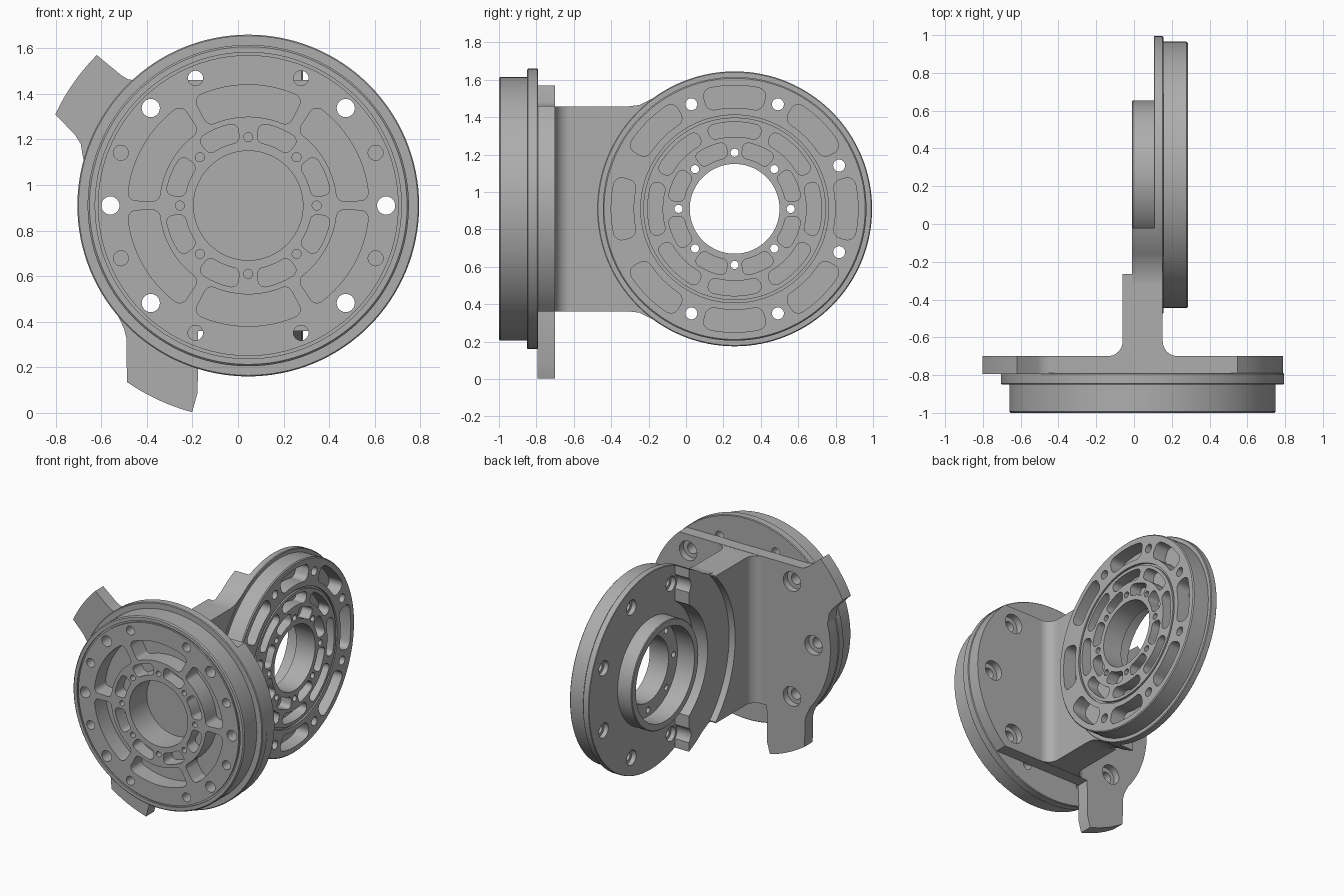
import bpy, bmesh, math
from math import cos, sin, radians, pi

cube = bpy.data.objects.get("Cube")
if cube:
    bpy.data.objects.remove(cube, do_unlink=True)

metal = bpy.data.materials.new("machined grey")
metal.use_nodes = True
GREY = (0.42, 0.42, 0.42, 1)
metal.diffuse_color = GREY
metal.node_tree.nodes["Principled BSDF"].inputs["Base Color"].default_value = GREY

# Local frames: (a, b) lie across the disc, c runs along its axis
CZ = 0.91
def front(a, b, c): return (0.045 + a, c, CZ + b)
def side(a, b, c): return (c, 0.26 + a, CZ + b)
def upright(a, b, c): return (a, b, c)


def finish(name, bm, cutter=False):
    bmesh.ops.remove_doubles(bm, verts=bm.verts, dist=1e-5)
    bmesh.ops.recalc_face_normals(bm, faces=bm.faces)
    mesh = bpy.data.meshes.new(name)
    bm.to_mesh(mesh)
    bm.free()
    mesh.materials.append(metal)
    ob = bpy.data.objects.new(name, mesh)
    bpy.context.collection.objects.link(ob)
    ob.hide_render = cutter
    return ob


def prism(name, frame, outlines, lo, hi, cutter=False):
    """Extrude closed outlines along the frame axis."""
    bm = bmesh.new()
    for pts in outlines:
        low = [bm.verts.new(frame(a, b, lo)) for a, b in pts]
        high = [bm.verts.new(frame(a, b, hi)) for a, b in pts]
        bm.faces.new(low)
        bm.faces.new(high)
        for i in range(len(pts)):
            j = (i + 1) % len(pts)
            bm.faces.new((low[i], low[j], high[j], high[i]))
    return finish(name, bm, cutter)


def lathe(name, frame, profile, n=128):
    """Spin a closed (radius, axis) profile into a ring."""
    bm = bmesh.new()
    rings = [[bm.verts.new(frame(r * cos(2 * pi * k / n), r * sin(2 * pi * k / n), c))
              for r, c in profile] for k in range(n)]
    for k in range(n):
        p, q = rings[k], rings[(k + 1) % n]
        for i in range(len(profile)):
            j = (i + 1) % len(profile)
            bm.faces.new((p[i], p[j], q[j], q[i]))
    return finish(name, bm)


def arc(r, start, end, n=24, a=0, b=0):
    return [(a + r * cos(radians(start + (end - start) * i / n)),
             b + r * sin(radians(start + (end - start) * i / n))) for i in range(n + 1)]


def circle(r, ring=0, angle=0, n=24):
    t = radians(angle)
    return arc(r, 0, 360, n, ring * cos(t), ring * sin(t))[:-1]


def pocket(r0, r1, mid, half, fillet):
    """Arc-shaped slot with rounded corners."""
    rm = (r0 + r1) / 2
    s, h = radians(half) * rm, (r1 - r0) / 2
    pts = []
    for sx, sy, t in ((1, 1, 0), (-1, 1, 90), (-1, -1, 180), (1, -1, 270)):
        pts += arc(fillet, t, t + 90, 6, sx * (s - fillet), sy * (h - fillet))
        if t in (0, 180):
            x = pts[-1][0]
            pts += [(x * (1 - 2 * i / 12), pts[-1][1]) for i in range(1, 12)]
    return [((rm + v) * cos(radians(mid) + u / rm), (rm + v) * sin(radians(mid) + u / rm))
            for u, v in pts]


def cut(ob, frame, outlines, lo, hi):
    tool = prism("cutter", frame, outlines, lo, hi, True)
    mod = ob.modifiers.new("cut", 'BOOLEAN')
    mod.operation, mod.solver, mod.object = 'DIFFERENCE', 'EXACT', tool
    bpy.context.view_layer.objects.active = ob
    bpy.ops.object.modifier_apply(modifier=mod.name)
    bpy.data.objects.remove(tool, do_unlink=True)


eighths = [45 * k for k in range(8)]
offsets = [22.5 + t for t in eighths]
bolts = [0, 45, 135, 180, 225, 315]

# Front disc with flange, rim groove and bore
disc = lathe("front_disc", front, [
    (0.24, -1), (0.66, -1), (0.66, -0.988), (0.672, -0.988), (0.672, -1), (0.697, -1),
    (0.705, -0.992), (0.705, -0.85), (0.745, -0.85), (0.75, -0.845), (0.75, -0.795),
    (0.745, -0.79), (0.24, -0.79)])
cut(disc, front, [pocket(0.39, 0.53, m, 27, 0.035) for m in (29.5, 90, 150.5, 209.5, 270, 330.5)],
    -1.1, -0.87)
cut(disc, front, [pocket(0.28, 0.365, t, 15, 0.03) for t in offsets], -1.1, -0.9)
cut(disc, front, [circle(0.02, 0.3, t, 16) for t in eighths], -1.1, -0.88)
cut(disc, front, [circle(0.033, 0.605, t) for t in offsets], -1.1, -0.7)
cut(disc, front, [circle(0.04, 0.605, t) for t in bolts], -1.1, -0.7)

# Mounting plate with two tabs
outline = (arc(0.745, -47.6, 47.6) + [(-0.49, 0.55), (-0.525, 0.553), (-0.555, 0.57)]
           + arc(0.937, 135.2, 154.7, 8) + [(-0.76, 0.31), (-0.735, 0.27), (-0.725, 0.21)]
           + arc(0.745, 165, 219, 16) + [(-0.545, -0.54), (-0.535, -0.58)]
           + arc(0.94, 235.5, 254.8, 8) + [(-0.222, -0.82), (-0.22, -0.55)])
plate = prism("mounting_plate", front, [outline], -0.795, -0.7)
cut(plate, front, [circle(0.04, 0.605, t) for t in bolts], -0.9, -0.6)
cut(plate, front, [circle(0.072, 0.605, t, 32) for t in bolts], -0.75, -0.6)

# Upright web with filleted foot, cleared by an arc around the side disc
web_outline = ([(-0.06, -0.265)] + arc(0.08, 0, -90, 10, -0.14, -0.62)
               + [(-0.14, -0.75), (0.232, -0.75)] + arc(0.08, 270, 180, 10, 0.232, -0.62)
               + [(0.152, -0.265)])
web = prism("web", upright, [web_outline], CZ - 0.548, CZ + 0.548)
cut(web, side, [circle(0.753, n=128)], -0.5, -0.01)

# Thinner saddle joining the web to the side disc
upper = [(-0.76, 0.548), (-0.57, 0.548), (-0.51, 0.555), (-0.46, 0.58)]
upper += arc(0.735, 126.5, 112.4, 8) + arc(0.5, 124, 180, 20)
saddle = prism("saddle", side, [upper + [(a, -b) for a, b in reversed(upper[:-1])]], -0.01, 0.152)
cut(saddle, side, [circle(0.072, 0.605, t) for t in (112.5, -112.5)], -0.1, 0.3)

# Side disc with flange, face groove and rear hub
wheel = lathe("side_disc", side, [
    (0.24, 0.285), (0.488, 0.285), (0.488, 0.27), (0.502, 0.27), (0.502, 0.285),
    (0.698, 0.285), (0.705, 0.278), (0.705, 0.155), (0.73, 0.155), (0.735, 0.15),
    (0.735, 0.108), (0.732, 0.105), (0.395, 0.105), (0.395, -0.005), (0.39, -0.01),
    (0.345, -0.01), (0.345, 0.13), (0.24, 0.13)])
cut(wheel, side, [pocket(0.54, 0.66, t, 15.5, 0.045) for t in eighths], 0.18, 0.4)
cut(wheel, side, [pocket(0.385, 0.465, t, 19, 0.035) for t in eighths], 0.2, 0.4)
cut(wheel, side, [pocket(0.275, 0.36, t, 15, 0.03) for t in offsets], 0.2, 0.4)
cut(wheel, side, [circle(0.022, 0.3, t, 16) for t in eighths], -0.1, 0.4)
cut(wheel, side, [circle(0.032, 0.605, t) for t in offsets if abs(t - 180) > 30], -0.1, 0.4)
cut(wheel, side, [circle(0.055, 0.605, t) for t in offsets if abs(t - 180) > 30], -0.1, 0.14)

# Smooth shading that keeps machined edges sharp
for ob in (disc, plate, web, saddle, wheel):
    ob.data.shade_smooth()
    ob.data.set_sharp_from_angle(angle=radians(30))
